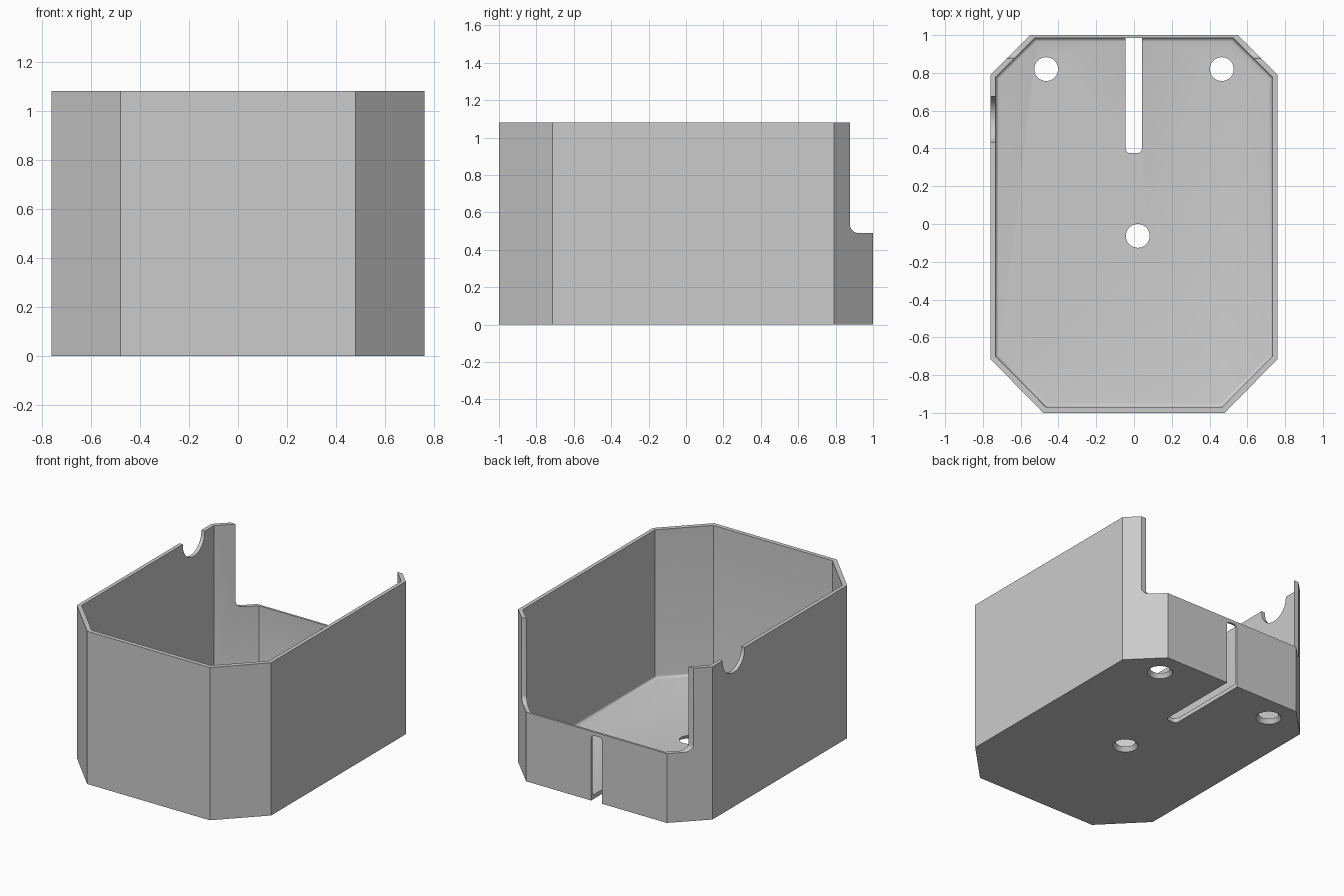
import bpy, bmesh, math
from mathutils import Matrix, Vector

cube = bpy.data.objects.get("Cube")
if cube:
    bpy.data.objects.remove(cube, do_unlink=True)

HEIGHT, FLOOR = 1.08, 0.03

grey = bpy.data.materials.new("light_grey")
grey.use_nodes = True
grey.diffuse_color = (0.6, 0.6, 0.6, 1)
grey.node_tree.nodes["Principled BSDF"].inputs["Base Color"].default_value = (0.6, 0.6, 0.6, 1)


def make_object(name, bm):
    bmesh.ops.recalc_face_normals(bm, faces=bm.faces)
    mesh = bpy.data.meshes.new(name)
    bm.to_mesh(mesh)
    bm.free()
    mesh.materials.append(grey)
    obj = bpy.data.objects.new(name, mesh)
    bpy.context.scene.collection.objects.link(obj)
    return obj


def prism(points, extrusion):
    """Closed solid from a flat outline pushed along a vector."""
    bm = bmesh.new()
    face = bm.faces.new([bm.verts.new(p) for p in points])
    result = bmesh.ops.extrude_face_region(bm, geom=[face], use_keep_orig=True)
    moved = [g for g in result["geom"] if isinstance(g, bmesh.types.BMVert)]
    bmesh.ops.translate(bm, verts=moved, vec=Vector(extrusion))
    return bm


def octagon(half, z):
    """Mirror the right-hand half of a plan outline."""
    full = half + [(-x, y) for x, y in reversed(half)]
    return [(x, y, z) for x, y in full]


def cone(r_low, r_high, depth, matrix):
    bm = bmesh.new()
    bmesh.ops.create_cone(bm, cap_ends=True, segments=48, radius1=r_low,
                          radius2=r_high, depth=depth, matrix=matrix)
    return bm


# Outer body
outer = [(0.48, -1), (0.76, -0.715), (0.76, 0.79), (0.55, 1)]
body = make_object("open_box", prism(octagon(outer, 0), (0, 0, HEIGHT)))

cutters = []

# Cavity with a small fillet around the floor
inner = [(0.465, -0.97), (0.733, -0.7), (0.733, 0.777), (0.525, 0.985)]
bm = prism(octagon(inner, FLOOR), (0, 0, HEIGHT + 0.2))
low_edges = [e for e in bm.edges if all(v.co.z < FLOOR + 0.01 for v in e.verts)]
bmesh.ops.bevel(bm, geom=low_edges, offset=0.02, offset_type='OFFSET',
                segments=4, profile=0.5, affect='EDGES')
cutters.append(make_object("cavity_cutter", bm))

# Lowered back wall with a rounded inner corner
cut_y, cut_z, r = 0.877, 0.49, 0.045
profile = [(1.2, cut_z), (1.2, 1.3), (cut_y, 1.3)]
for i in range(9):
    a = math.pi + math.pi / 2 * i / 8
    profile.append((cut_y + r + r * math.cos(a), cut_z + r + r * math.sin(a)))
cutters.append(make_object("back_cutter", prism([(-1, y, z) for y, z in profile], (2, 0, 0))))

# Rounded slot through the floor and the back wall
bm = bmesh.new()
bmesh.ops.create_cube(bm, size=1)
low, high = Vector((-0.045, 0.375, -0.2)), Vector((0.042, 1.2, 0.465))
for v in bm.verts:
    v.co = [low[i] if v.co[i] < 0 else high[i] for i in range(3)]
bmesh.ops.bevel(bm, geom=bm.edges[:], offset=0.025, offset_type='OFFSET',
                segments=4, profile=0.5, affect='EDGES')
cutters.append(make_object("slot_cutter", bm))

# Screw holes, wider underneath
for x, y in [(-0.465, 0.82), (0.465, 0.82), (0.02, -0.063)]:
    bm = cone(0.103, 0.043, 0.09, Matrix.Translation((x, y, FLOOR / 2)))
    cutters.append(make_object("screw_hole_cutter", bm))

# Half-round cable notch in one side wall
turn = Matrix.Translation((-0.75, 0.553, 1.072)) @ Matrix.Rotation(math.pi / 2, 4, 'Y')
cutters.append(make_object("cable_notch_cutter", cone(0.123, 0.123, 0.2, turn)))

# Cut the body, then discard the cutters
for cutter in cutters:
    cutter.hide_render = True
    mod = body.modifiers.new(cutter.name, 'BOOLEAN')
    mod.operation = 'DIFFERENCE'
    mod.solver = 'EXACT'
    mod.object = cutter
bpy.context.view_layer.update()
graph = bpy.context.evaluated_depsgraph_get()
cut_mesh = bpy.data.meshes.new_from_object(body.evaluated_get(graph))
body.modifiers.clear()
body.data = cut_mesh
for cutter in cutters:
    bpy.data.objects.remove(cutter, do_unlink=True)
cut_mesh.materials.clear()
cut_mesh.materials.append(grey)
for poly in cut_mesh.polygons:
    poly.material_index = 0

# Smooth the fillets and holes, keep the corners sharp
bpy.ops.object.select_all(action='DESELECT')
body.select_set(True)
bpy.context.view_layer.objects.active = body
bpy.ops.object.shade_smooth_by_angle(angle=math.radians(30))
